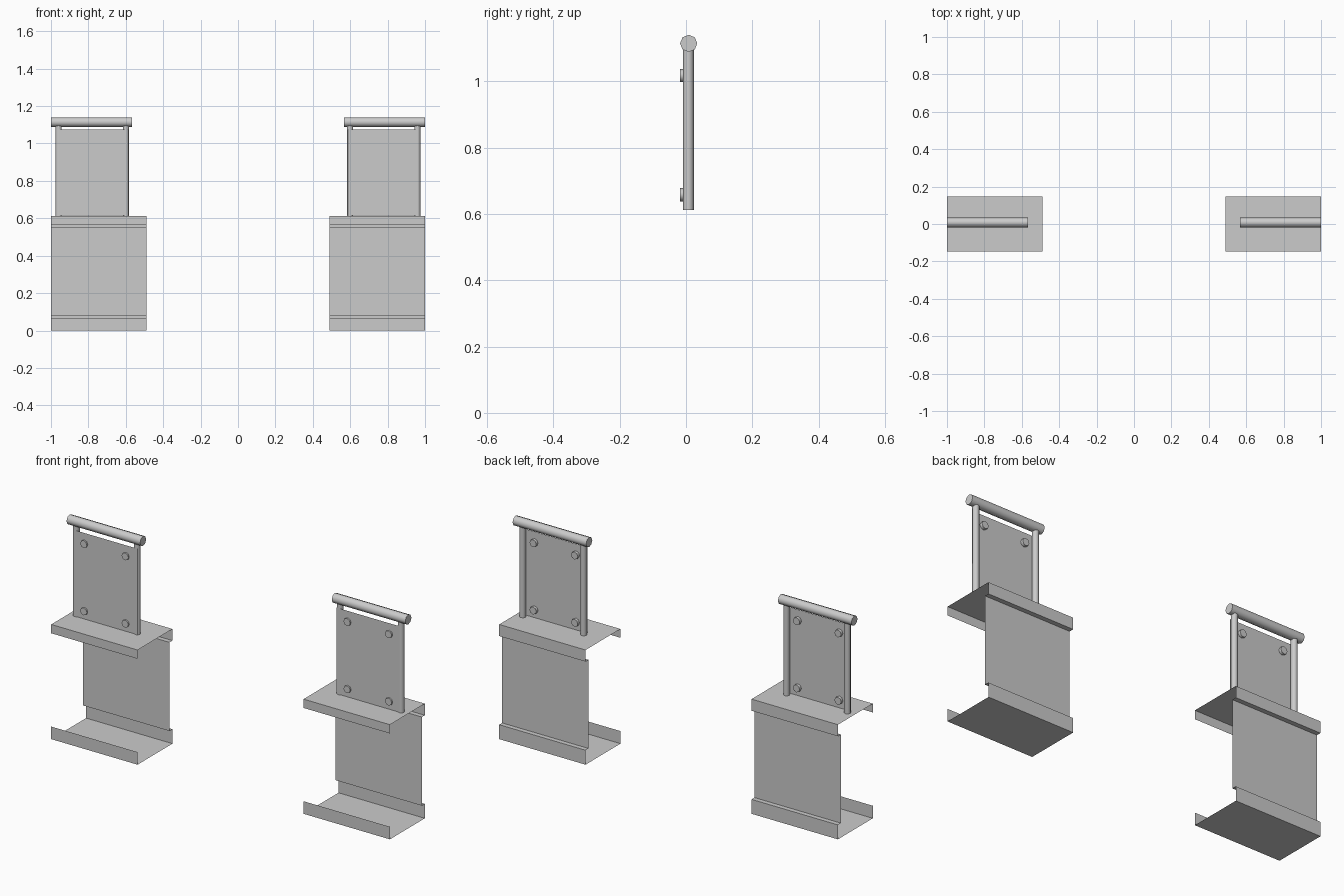
import bpy, math

if "Cube" in bpy.data.objects:
    bpy.data.objects.remove(bpy.data.objects["Cube"])


def mesh_object(name, verts, faces):
    me = bpy.data.meshes.new(name)
    me.from_pydata(verts, [], faces)
    me.update()
    ob = bpy.data.objects.new(name, me)
    bpy.context.collection.objects.link(ob)
    return ob


def rod(name, centre, radius, length, axis, sides=8):
    rot = {'X': (0, math.pi / 2, 0), 'Y': (math.pi / 2, 0, 0), 'Z': (0, 0, 0)}[axis]
    bpy.ops.mesh.primitive_cylinder_add(vertices=sides, radius=radius, depth=length,
                                        location=centre, rotation=rot)
    ob = bpy.context.object
    ob.name = name
    bpy.ops.object.shade_smooth_by_angle(angle=math.radians(50))
    return ob


# Sheet-metal channel cross-section (y, z), from bottom lip round to top lip
D, WEB = 0.147, 0.122
PROFILE = [(-D, 0.067), (-D, 0), (D, 0), (D, 0.077), (WEB, 0.077),
           (WEB, 0.55), (D, 0.55), (D, 0.612), (-D, 0.612), (-D, 0.565)]

for side, s in (("left", -1), ("right", 1)):
    # Folded channel
    n = len(PROFILE)
    verts = [(x * s, y, z) for x in (0.49, 1.0) for y, z in PROFILE]
    mesh_object(side + "_channel", verts,
                [(i, i + 1, n + i + 1, n + i) for i in range(n - 1)])

    # Posts and top handrail
    for label, x in (("inner", 0.599), ("outer", 0.959)):
        rod(f"{side}_{label}_post", (s * x, 0.007, 0.856), 0.0165, 0.488, 'Z')
    rod(side + "_handrail", (s * 0.783, 0.008, 1.114), 0.026, 0.434, 'X')

    # Thin panel fixed in front of the posts
    x0, x1, y = s * 0.587, s * 0.957, -0.0095
    mesh_object(side + "_panel",
                [(x0, y, 0.615), (x1, y, 0.615), (x1, y, 1.074), (x0, y, 1.074)],
                [(0, 1, 2, 3)])

    # Panel bolts
    for x in (0.655, 0.90):
        for z in (0.658, 1.017):
            rod(side + "_bolt", (s * x, -0.006, z), 0.02, 0.023, 'Y')
